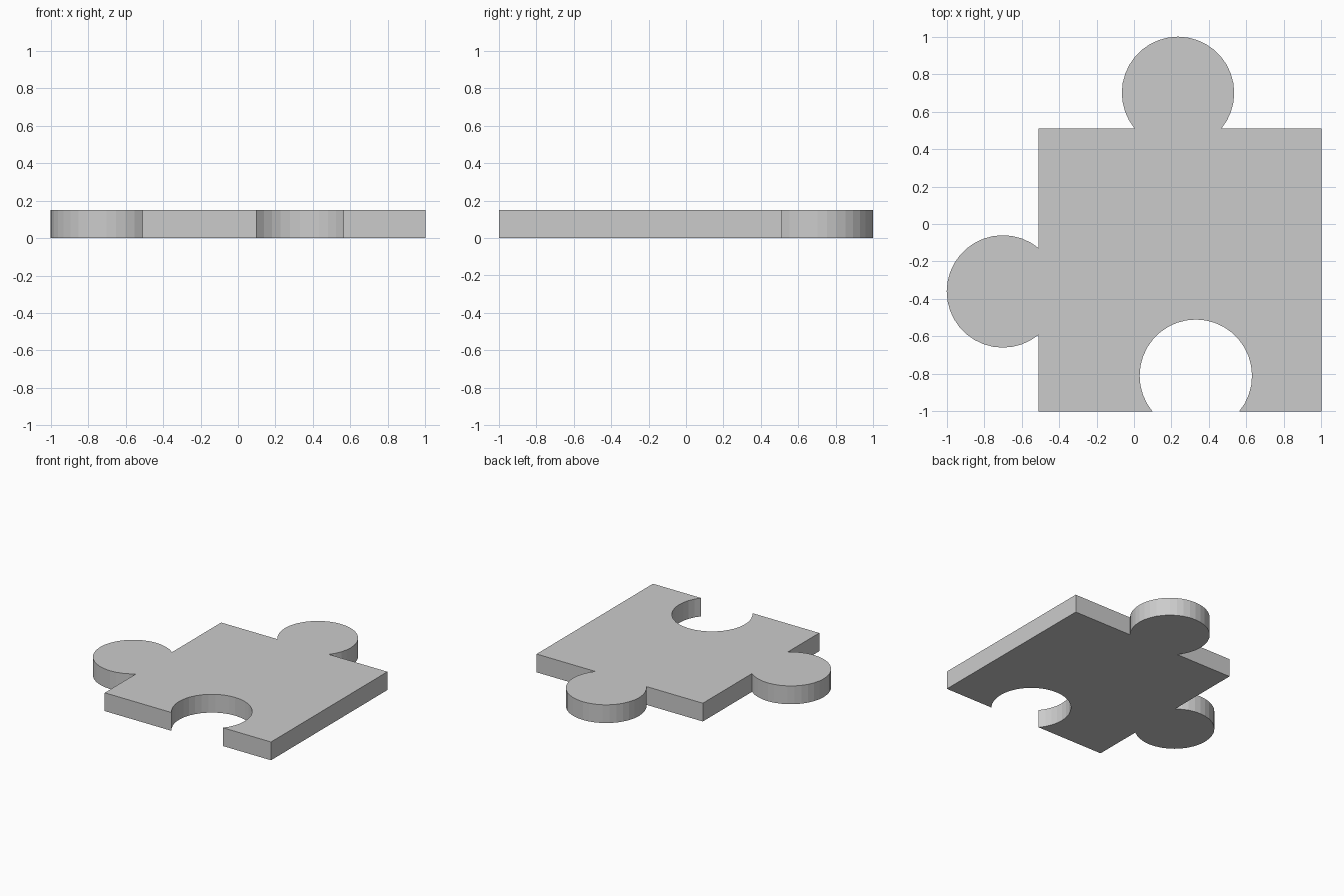
import bpy, bmesh
from math import acos, cos, sin, pi

if "Cube" in bpy.data.objects:
    bpy.data.objects.remove(bpy.data.objects["Cube"])

R, NECK, H = 0.30, 0.19, 0.15      # knob radius, knob centre to edge, thickness
LEFT, RIGHT, BOTTOM, TOP = -0.51, 1.0, -1.0, 0.51
SEGS = 26


def knob(cx, cy, neck_dir, clockwise=False):
    """Round arc that leaves a gap towards the piece edge."""
    gap = acos(NECK / R)
    start, end = neck_dir + gap, neck_dir + 2 * pi - gap
    if clockwise:
        start, end = end, start
    angles = [start + (end - start) * i / SEGS for i in range(SEGS + 1)]
    return [(cx + R * cos(a), cy + R * sin(a)) for a in angles]


# Outline, counter-clockwise: socket in the front edge, tabs at back and left
outline = [(LEFT, BOTTOM)]
outline += knob(0.33, BOTTOM + NECK, -pi / 2, clockwise=True)
outline += [(RIGHT, BOTTOM), (RIGHT, TOP)]
outline += knob(0.235, TOP + NECK, -pi / 2)
outline += [(LEFT, TOP)]
outline += knob(LEFT - NECK, -0.36, 0)

# Extrude the outline into a flat slab
bm = bmesh.new()
base = bm.faces.new([bm.verts.new((x, y, 0)) for x, y in outline])
result = bmesh.ops.extrude_face_region(bm, geom=[base], use_keep_orig=True)
top_verts = [g for g in result["geom"] if isinstance(g, bmesh.types.BMVert)]
bmesh.ops.translate(bm, verts=top_verts, vec=(0, 0, H))
bmesh.ops.recalc_face_normals(bm, faces=bm.faces)

mesh = bpy.data.meshes.new("jigsaw_piece")
bm.to_mesh(mesh)
bm.free()
piece = bpy.data.objects.new("jigsaw_piece", mesh)
bpy.context.collection.objects.link(piece)
